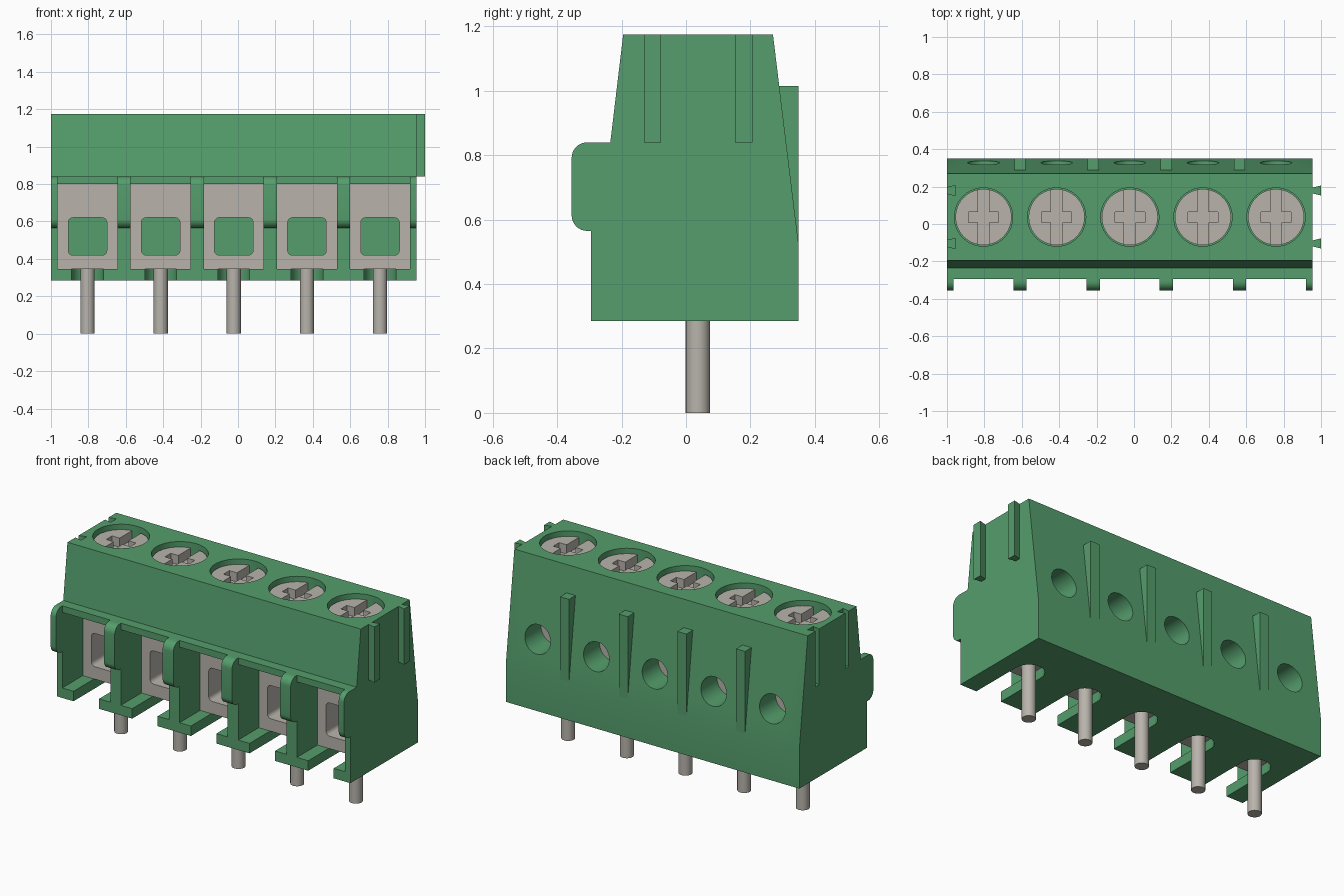
import bpy, bmesh, math

cube = bpy.data.objects.get("Cube")
if cube:
    bpy.data.objects.remove(cube, do_unlink=True)

PITCH = 0.391
LEFT, RIGHT = -1.0, 0.955
CELLS = [LEFT + PITCH * (i + 0.5) for i in range(5)]
AXIS_Y = 0.037            # depth of the screws and pins
FLOOR, CEILING, TOP = 0.345, 0.80, 1.175


def material(name, rgb):
    m = bpy.data.materials.new(name)
    m.use_nodes = True
    m.diffuse_color = (*rgb, 1)
    m.node_tree.nodes["Principled BSDF"].inputs["Base Color"].default_value = (*rgb, 1)
    return m


GREEN = material("green plastic", (0.09, 0.34, 0.15))
METAL = material("grey metal", (0.48, 0.455, 0.41))


def arc(cx, cy, r, start, end, steps):
    angles = [math.radians(start + (end - start) * i / steps) for i in range(steps + 1)]
    return [(cx + r * math.cos(a), cy + r * math.sin(a)) for a in angles]


def circle(cx, cy, r, steps=40):
    return arc(cx, cy, r, 0, 360, steps)[:-1]


def rounded_rect(x0, x1, y0, y1, r):
    return (arc(x1 - r, y1 - r, r, 0, 90, 5) + arc(x0 + r, y1 - r, r, 90, 180, 5)
            + arc(x0 + r, y0 + r, r, 180, 270, 5) + arc(x1 - r, y0 + r, r, 270, 360, 5))


def rect(x0, x1, y0, y1):
    return [(x0, y0), (x1, y0), (x1, y1), (x0, y1)]


def make(name, prisms, mat):
    """One object from prisms, each (outline, axis, low, high)."""
    bm = bmesh.new()
    place = {"x": lambda a, b, c: (c, a, b),
             "y": lambda a, b, c: (a, c, b),
             "z": lambda a, b, c: (a, b, c)}
    for pts, axis, lo, hi in prisms:
        f = place[axis]
        low = [bm.verts.new(f(a, b, lo)) for a, b in pts]
        high = [bm.verts.new(f(a, b, hi)) for a, b in pts]
        bm.faces.new(low)
        bm.faces.new(high)
        for i in range(len(pts)):
            j = (i + 1) % len(pts)
            bm.faces.new((low[i], low[j], high[j], high[i]))
    bmesh.ops.recalc_face_normals(bm, faces=bm.faces)
    mesh = bpy.data.meshes.new(name)
    bm.to_mesh(mesh)
    bm.free()
    mesh.materials.append(mat)
    ob = bpy.data.objects.new(name, mesh)
    bpy.context.collection.objects.link(ob)
    return ob


def activate(ob):
    bpy.ops.object.select_all(action="DESELECT")
    ob.select_set(True)
    bpy.context.view_layer.objects.active = ob


def cut(ob, prisms):
    cutter = make("cutter", prisms, ob.data.materials[0])
    cutter.hide_render = True
    mod = ob.modifiers.new("cut", "BOOLEAN")
    mod.operation, mod.solver, mod.object = "DIFFERENCE", "EXACT", cutter
    activate(ob)
    bpy.ops.object.modifier_apply(modifier=mod.name)
    bpy.data.objects.remove(cutter, do_unlink=True)


def smooth(ob):
    activate(ob)
    bpy.ops.object.shade_smooth_by_angle(angle=math.radians(30))


# Housing: side profile with a rounded nose, swept along the whole row
profile = [(-0.295, 0.285), (0.35, 0.285), (0.35, 0.52), (0.27, TOP), (-0.195, TOP), (-0.235, 0.84)]
profile += arc(-0.307, 0.792, 0.048, 90, 180, 8)
profile += arc(-0.307, 0.613, 0.048, 180, 270, 8) + [(-0.295, 0.565)]
housing = make("housing", [(profile, "x", LEFT, RIGHT)], GREEN)

# Open front chambers, leaving nosed walls between them
chamber = [(-0.4, FLOOR), (0.175, FLOOR), (0.175, CEILING),
           (-0.295, CEILING), (-0.295, 0.9), (-0.4, 0.9)]
cut(housing, [(chamber, "x", x - 0.16, x + 0.16) for x in CELLS])

# Round-ended pin slots in the floor
cut(housing, [(arc(x, AXIS_Y, 0.085, 0, 180, 16) + [(x - 0.085, -0.4), (x + 0.085, -0.4)],
               "z", 0.2, 0.4) for x in CELLS])

# Screw wells on top and test holes at the back
cut(housing, [(circle(x, AXIS_Y, 0.156), "z", 1.0, 1.3) for x in CELLS])
cut(housing, [(circle(x, 0.705, 0.085), "y", 0.15, 0.5) for x in CELLS])


# Dovetail grooves on the right end
def dovetail(x0, x1, y):
    return [(x0, y - 0.015), (x1, y - 0.027), (x1, y + 0.027), (x0, y + 0.015)]


RAIL_Y = (-0.104, 0.179)
cut(housing, [(dovetail(LEFT - 0.005, LEFT + 0.045, y), "z", 0.84, 1.3) for y in RAIL_Y])
smooth(housing)

# Matching dovetail rails on the left end
for name, y in zip(("front_rail", "back_rail"), RAIL_Y):
    make(name, [(dovetail(RIGHT - 0.003, 1.0, y), "z", 0.84, TOP)], GREEN)

# Wedge ribs on the sloping back
wedge = [(0.27, 1.015), (0.35, 1.015), (0.35, 0.52), (0.33, 0.54)]
for i in range(1, 5):
    x = LEFT + PITCH * i
    make(f"back_rib_{i}", [(wedge, "x", x - 0.03, x + 0.03)], GREEN)

# Metal parts in every chamber
for i, x in enumerate(CELLS, 1):
    clamp = make(f"clamp_{i}", [(rect(x - 0.16, x + 0.16, FLOOR, CEILING), "y", -0.1, 0.175)], METAL)
    cut(clamp, [(rounded_rect(x - 0.103, x + 0.103, 0.42, 0.62, 0.025), "y", -0.3, 0.3)])
    smooth(clamp)

    screw = make(f"screw_{i}", [(circle(x, AXIS_Y, 0.15), "z", 1.0, 1.145)], METAL)
    cut(screw, [(rect(x - 0.03, x + 0.03, -0.3, 0.3), "z", 1.09, 1.3)])
    cut(screw, [(rect(x - 0.08, x + 0.08, AXIS_Y - 0.028, AXIS_Y + 0.028), "z", 1.09, 1.3)])
    smooth(screw)

    smooth(make(f"pin_{i}", [(circle(x, AXIS_Y, 0.038, 24), "z", 0, FLOOR + 0.01)], METAL))
